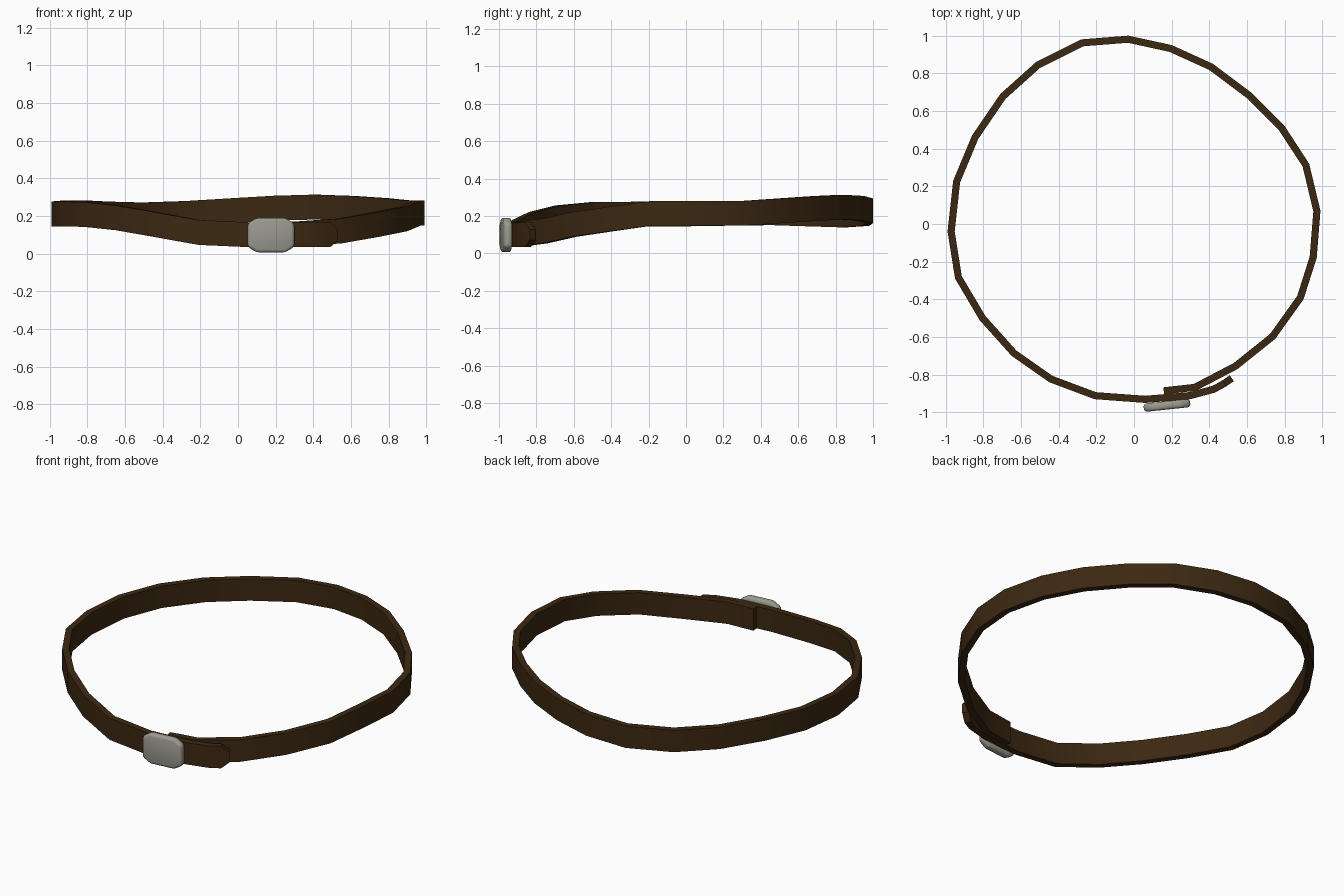
import bpy, bmesh, math
from mathutils import Vector

if "Cube" in bpy.data.objects:
    bpy.data.objects.remove(bpy.data.objects["Cube"])


def material(name, rgb):
    m = bpy.data.materials.new(name)
    m.diffuse_color = (*rgb, 1)
    m.use_nodes = True
    m.node_tree.nodes["Principled BSDF"].inputs["Base Color"].default_value = m.diffuse_color
    return m


brown = material("brown leather", (0.045, 0.021, 0.006))
metal = material("grey metal", (0.33, 0.33, 0.28))


def finish(name, bm, mat, angle):
    bmesh.ops.recalc_face_normals(bm, faces=bm.faces)
    me = bpy.data.meshes.new(name)
    bm.to_mesh(me)
    bm.free()
    ob = bpy.data.objects.new(name, me)
    bpy.context.collection.objects.link(ob)
    me.materials.append(mat)
    bpy.ops.object.select_all(action='DESELECT')
    ob.select_set(True)
    bpy.context.view_layer.objects.active = ob
    bpy.ops.object.shade_smooth_by_angle(angle=math.radians(angle))
    return ob


# Strap: outer path from the tucked inner end, round the loop, to the tail tip (x, y, mid height)
PATH = [
    (0.16, -0.905, 0.10), (0.33, -0.885, 0.105), (0.55, -0.77, 0.12), (0.75, -0.61, 0.155),
    (0.90, -0.40, 0.185), (0.97, -0.18, 0.215), (0.99, 0.07, 0.215), (0.93, 0.32, 0.215),
    (0.80, 0.52, 0.228), (0.62, 0.70, 0.24), (0.42, 0.85, 0.247), (0.20, 0.95, 0.241),
    (-0.03, 1.0, 0.228), (-0.28, 0.98, 0.213), (-0.52, 0.86, 0.205), (-0.71, 0.69, 0.21),
    (-0.86, 0.47, 0.217), (-0.96, 0.23, 0.214), (-0.99, -0.04, 0.21), (-0.95, -0.29, 0.21),
    (-0.82, -0.51, 0.208), (-0.65, -0.70, 0.19), (-0.45, -0.84, 0.155), (-0.21, -0.93, 0.112),
    (0.06, -0.95, 0.10), (0.30, -0.93, 0.10), (0.43, -0.895, 0.10), (0.49, -0.862, 0.10),
    (0.53, -0.835, 0.10),
]
HALF, THICK = 0.066, 0.038
bm = bmesh.new()
rings = []
for i, p in enumerate(PATH):
    a = Vector(PATH[max(i - 1, 0)])
    b = Vector(PATH[min(i + 1, len(PATH) - 1)])
    t = (b - a).to_2d().normalized()
    inward = Vector((-t.y, t.x, 0)) * THICK
    half = 0.028 if i == len(PATH) - 1 else HALF      # tapered tail tip
    o, up = Vector(p), Vector((0, 0, half))
    rings.append([bm.verts.new(v) for v in
                  (o - up, o + up, o + inward + up, o + inward - up)])
for r, s in zip(rings, rings[1:]):
    for k in range(4):
        bm.faces.new((r[k], r[(k + 1) % 4], s[(k + 1) % 4], s[k]))
bm.faces.new(rings[0])
bm.faces.new(rings[-1])
finish("strap", bm, brown, 30)

# Buckle: slightly bulging plate with rounded edges
bm = bmesh.new()
outline = [(-0.124, -0.062), (-0.075, -0.092), (0.075, -0.092), (0.124, -0.062),
           (0.124, 0.062), (0.075, 0.092), (-0.075, 0.092), (-0.124, 0.062)]
face = bm.faces.new([bm.verts.new((x, -0.022, z)) for x, z in outline])
ext = bmesh.ops.extrude_face_region(bm, geom=[face])
for v in ext["geom"]:
    if isinstance(v, bmesh.types.BMVert):
        v.co.y += 0.044
bmesh.ops.recalc_face_normals(bm, faces=bm.faces)
bmesh.ops.bevel(bm, geom=bm.edges[:], offset=0.016, segments=3, profile=0.5, affect='EDGES')
buckle = finish("buckle", bm, metal, 60)
buckle.location = (0.175, -0.963, 0.098)
buckle.rotation_euler.z = math.radians(6)
